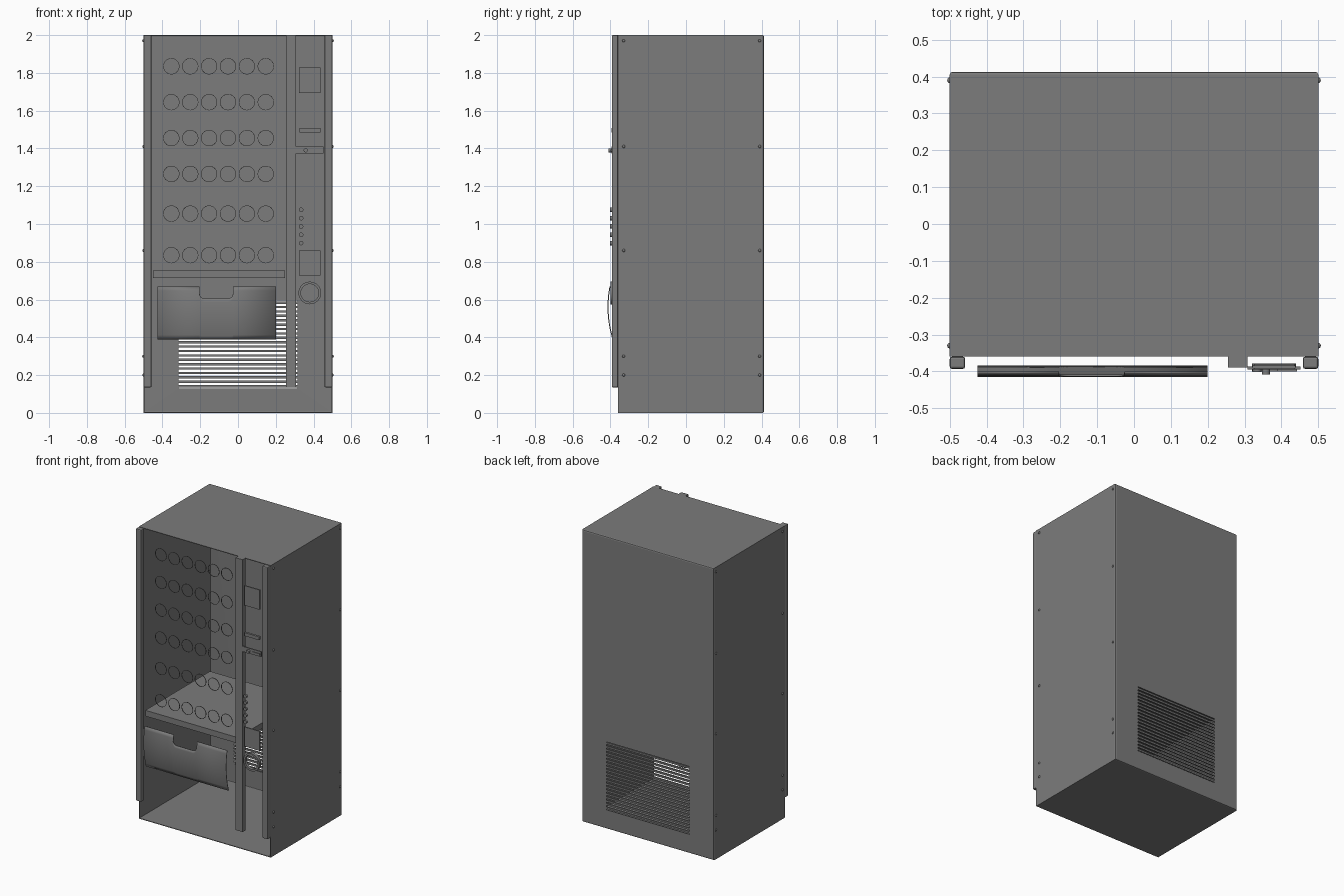
import bpy, bmesh, math

cube = bpy.data.objects.get("Cube")
if cube:
    bpy.data.objects.remove(cube)

grey = bpy.data.materials.new("steel_grey")
grey.use_nodes = True
grey.diffuse_color = (0.2, 0.2, 0.2, 1)
grey.node_tree.nodes["Principled BSDF"].inputs["Base Color"].default_value = (0.2, 0.2, 0.2, 1)


def finish(name, bm, smooth=False):
    bmesh.ops.recalc_face_normals(bm, faces=bm.faces)
    me = bpy.data.meshes.new(name)
    bm.to_mesh(me)
    bm.free()
    ob = bpy.data.objects.new(name, me)
    bpy.context.collection.objects.link(ob)
    me.materials.append(grey)
    if smooth:
        bpy.ops.object.select_all(action='DESELECT')
        bpy.context.view_layer.objects.active = ob
        ob.select_set(True)
        bpy.ops.object.shade_smooth_by_angle()
    return ob


def add_box(bm, lo, hi):
    verts = bmesh.ops.create_cube(bm, size=1)["verts"]
    for v in verts:
        v.co = [a + (b - a) * (c + 0.5) for a, b, c in zip(lo, hi, v.co)]


def box(name, lo, hi, bevel=0):
    bm = bmesh.new()
    add_box(bm, lo, hi)
    ob = finish(name, bm)
    if bevel:
        m = ob.modifiers.new("soft_edges", 'BEVEL')
        m.width, m.segments = bevel, 2
    return ob


def tube(name, x, z, y0, y1, outer, inner=0, n=32):
    """Disc or ring whose axis runs along y."""
    bm = bmesh.new()
    loops = []
    for y, r in ((y0, inner), (y0, outer), (y1, outer), (y1, inner)):
        if r:
            loops.append([bm.verts.new((x + r * math.cos(t * math.tau / n), y,
                                        z + r * math.sin(t * math.tau / n))) for t in range(n)])
    pairs = list(zip(loops, loops[1:]))
    if inner:
        pairs.append((loops[-1], loops[0]))
    else:
        bm.faces.new(loops[0])
        bm.faces.new(loops[-1])
    for a, b in pairs:
        for i in range(n):
            j = (i + 1) % n
            bm.faces.new((a[i], a[j], b[j], b[i]))
    return finish(name, bm, True)


# Cabinet shell: open front, vent opening in the back, softened back edges
FRONT, BACK, HOLE = -0.36, 0.413, (-0.315, 0.315, 0.13, 0.595)
bm = bmesh.new()
add_box(bm, (-0.5, FRONT, 0), (0.5, BACK, 2))
bm.faces.ensure_lookup_table()
bmesh.ops.delete(bm, geom=[f for f in bm.faces if f.normal.y < -0.9], context='FACES_ONLY')
rim = [e for e in bm.edges if all(v.co.y > 0.4 for v in e.verts)]
bmesh.ops.bevel(bm, geom=rim, offset=0.008, segments=2, affect='EDGES', profile=0.5)
bm.normal_update()
back = max((f for f in bm.faces if f.normal.y > 0.9), key=lambda f: f.calc_area())
corners = list(back.verts)
bmesh.ops.delete(bm, geom=[back], context='FACES_ONLY')
x0, x1, z0, z1 = HOLE
inner = [bm.verts.new((x0 if v.co.x < 0 else x1, BACK, z0 if v.co.z < 1 else z1)) for v in corners]
for i in range(4):
    j = (i + 1) % 4
    bm.faces.new((corners[i], corners[j], inner[j], inner[i]))
shell = finish("cabinet_shell", bm)
thick = shell.modifiers.new("sheet_thickness", 'SOLIDIFY')
thick.thickness, thick.offset = 0.006, -1

# Vent slats
bm = bmesh.new()
count = 20
for i in range(count):
    z = z0 + (i + 0.5) * (z1 - z0) / count
    add_box(bm, (x0, BACK - 0.012, z - 0.006), (x1, BACK - 0.002, z + 0.006))
finish("vent_slats", bm)

# Front posts and shelf
box("right_post", (-0.5, -0.393, 0.135), (-0.458, FRONT, 2), 0.006)
box("left_post", (0.458, -0.393, 0.135), (0.5, FRONT, 2), 0.006)
box("divider_post", (0.255, -0.39, 0.135), (0.308, FRONT, 2))
box("shelf", (-0.45, FRONT, 0.715), (0.25, 0.34, 0.755))

# Wire hoops in front of the goods
for row, z in enumerate((1.835, 1.645, 1.455, 1.265, 1.055, 0.835)):
    for col in range(6):
        tube(f"hoop_{row}_{col}", -0.353 + col * 0.1, z, -0.332, -0.328, 0.043, 0.0405)

# Payment column
box("display_plate", (0.322, -0.392, 1.693), (0.438, -0.384, 1.828))
box("note_slot", (0.325, -0.395, 1.485), (0.436, -0.38, 1.508))
box("coin_bar", (0.308, -0.395, 1.374), (0.452, -0.387, 1.41))
box("coin_lever", (0.39, -0.4, 1.383), (0.442, -0.394, 1.395))
tube("coin_knob", 0.358, 1.39, -0.409, -0.394, 0.011, n=16)
for i in range(5):
    tube(f"button_{i}", 0.334, 1.075 - i * 0.044, -0.402, -0.388, 0.012, n=20)
box("keypad_plate", (0.322, -0.392, 0.727), (0.438, -0.384, 0.86))
tube("change_ring", 0.38, 0.635, -0.4, -0.378, 0.06, 0.047)


# Delivery flap: bowed sheet with a finger notch in the top edge
def bow(z):
    return -0.413 + 0.026 * ((z - 0.56) / 0.17) ** 2


left, right, radius, low, top = -0.203, -0.027, 0.025, 0.605, 0.67
columns = [(-0.425, top), (left - 0.001, top), (left, low + radius)]
for side, cx in ((-1, left + radius), (1, right - radius)):
    for k in range(5):
        a = math.pi / 2 * (k / 4 if side < 0 else 1 - k / 4)
        columns.append((cx + side * radius * math.cos(a), low + radius * (1 - math.sin(a))))
columns += [(right, low + radius), (right + 0.001, top), (0.2, top)]
bm = bmesh.new()
rows = 12
grid = [[bm.verts.new((x, bow(0.39 + (t - 0.39) * r / rows), 0.39 + (t - 0.39) * r / rows))
         for r in range(rows + 1)] for x, t in columns]
for a, b in zip(grid, grid[1:]):
    for r in range(rows):
        bm.faces.new((a[r], b[r], b[r + 1], a[r + 1]))
bmesh.ops.remove_doubles(bm, verts=bm.verts, dist=0.0001)
flap = finish("delivery_flap", bm, True)
sheet = flap.modifiers.new("sheet_thickness", 'SOLIDIFY')
sheet.thickness, sheet.offset = 0.005, 0

# Side rivets
bm = bmesh.new()
for x in (-0.499, 0.499):
    for y in (-0.33, 0.39):
        for z in (1.97, 1.41, 0.86, 0.3, 0.2):
            ball = bmesh.ops.create_uvsphere(bm, u_segments=12, v_segments=8, radius=0.008)["verts"]
            bmesh.ops.translate(bm, verts=ball, vec=(x, y, z))
finish("side_rivets", bm, True)
